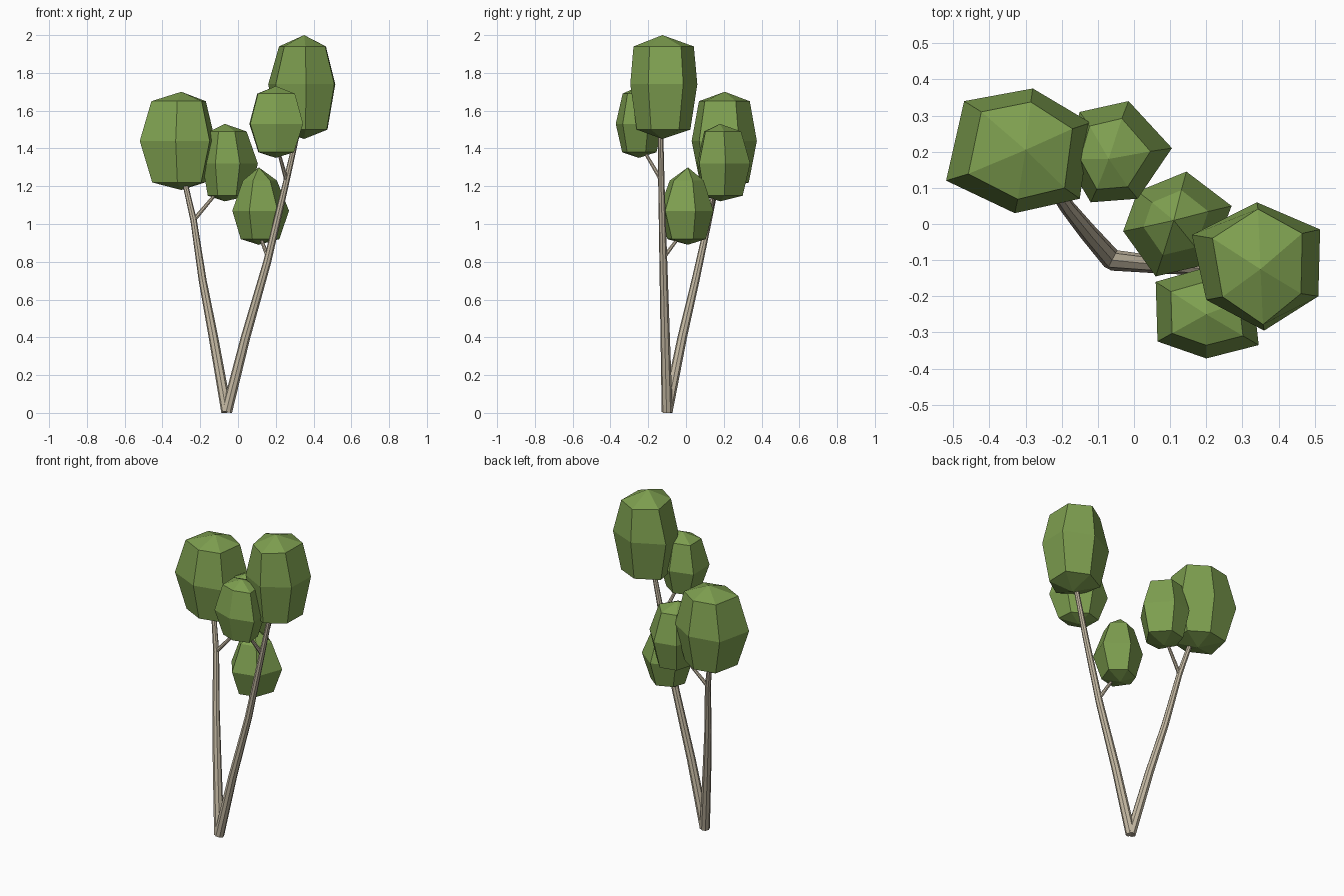
import bpy
import bmesh
from mathutils import Vector

default_cube = bpy.data.objects.get("Cube")
if default_cube:
    bpy.data.objects.remove(default_cube, do_unlink=True)


def make_material(name, colour):
    material = bpy.data.materials.new(name)
    material.use_nodes = True
    material.diffuse_color = colour
    material.node_tree.nodes["Principled BSDF"].inputs["Base Color"].default_value = colour
    return material


leaf_green = make_material("leaf green", (0.21, 0.35, 0.08, 1))
pale_bark = make_material("pale bark", (0.56, 0.49, 0.37, 1))


def foliage(name, outline, pole, levels, high_scale, low_scale):
    """Faceted crown: two poles and three rings that follow one plan outline."""
    bottom, low, middle, high, top = levels
    centre = Vector(pole)
    bm = bmesh.new()

    def ring(z, scale):
        verts = []
        for point in outline:
            offset = Vector(point) - centre
            verts.append(bm.verts.new((centre.x + offset.x * scale[0],
                                       centre.y + offset.y * scale[1], z)))
        return verts

    rings = [ring(low, low_scale), ring(middle, (1, 1)), ring(high, high_scale)]
    base = bm.verts.new((centre.x, centre.y, bottom))
    tip = bm.verts.new((centre.x, centre.y, top))
    count = len(outline)
    for i in range(count):
        j = (i + 1) % count
        bm.faces.new((base, rings[0][j], rings[0][i]))
        bm.faces.new((tip, rings[-1][i], rings[-1][j]))
        for under, over in zip(rings, rings[1:]):
            bm.faces.new((under[i], under[j], over[j], over[i]))
    bmesh.ops.recalc_face_normals(bm, faces=bm.faces)
    mesh = bpy.data.meshes.new(name)
    bm.to_mesh(mesh)
    bm.free()
    mesh.materials.append(leaf_green)
    obj = bpy.data.objects.new(name, mesh)
    bpy.context.collection.objects.link(obj)


def limb(name, path, start_radius, end_radius):
    """Tapering round limb along a path, turned into a mesh."""
    curve = bpy.data.curves.new(name, "CURVE")
    curve.dimensions = "3D"
    curve.bevel_depth = 1
    curve.bevel_resolution = 2
    curve.use_fill_caps = True
    spline = curve.splines.new("POLY")
    spline.points.add(len(path) - 1)
    for i, (point, co) in enumerate(zip(spline.points, path)):
        t = i / (len(path) - 1)
        point.co = (*co, 1)
        point.radius = start_radius + (end_radius - start_radius) * t
    curve.materials.append(pale_bark)
    obj = bpy.data.objects.new(name, curve)
    bpy.context.collection.objects.link(obj)
    bpy.ops.object.select_all(action="DESELECT")
    obj.select_set(True)
    bpy.context.view_layer.objects.active = obj
    bpy.ops.object.convert(target="MESH")
    bpy.ops.object.shade_smooth_by_angle()


# Two leaning trunks from a shared foot
foot = (-0.06, -0.1, 0.006)
limb("right_trunk", [foot, (-0.13, -0.02, 0.4), (-0.187, 0.05, 0.7),
                     (-0.235, 0.12, 1.02), (-0.3, 0.18, 1.3)], 0.029, 0.013)
limb("left_trunk", [foot, (0.04, -0.11, 0.4), (0.155, -0.12, 0.8),
                    (0.25, -0.13, 1.2), (0.33, -0.135, 1.55)], 0.029, 0.013)

# Thin side branches
limb("right_branch", [(-0.235, 0.12, 1.02), (-0.1, 0.16, 1.18)], 0.012, 0.008)
limb("low_branch", [(0.16, -0.12, 0.82), (0.115, -0.03, 0.94)], 0.012, 0.008)
limb("left_branch", [(0.257, -0.13, 1.23), (0.21, -0.23, 1.4)], 0.012, 0.008)

# Faceted leaf crowns
foliage("right_crown",
        [(-0.52, 0.12), (-0.33, 0.03), (-0.15, 0.07),
         (-0.12, 0.28), (-0.28, 0.375), (-0.47, 0.34)],
        (-0.3, 0.205), (1.18, 1.22, 1.44, 1.65, 1.7), (0.72, 0.78), (0.7, 0.75))
foliage("right_small_crown",
        [(0.105, 0.21), (-0.015, 0.34), (-0.15, 0.31),
         (-0.19, 0.18), (-0.12, 0.06), (0.01, 0.07)],
        (-0.07, 0.18), (1.12, 1.15, 1.32, 1.49, 1.53), (0.66, 0.7), (0.75, 0.75))
foliage("low_crown",
        [(0.27, 0.05), (0.145, 0.145), (0.01, 0.09),
         (-0.03, -0.02), (0.06, -0.145), (0.21, -0.11)],
        (0.11, 0.01), (0.89, 0.92, 1.07, 1.23, 1.3), (0.6, 0.62), (0.68, 0.7))
foliage("left_small_crown",
        [(0.06, -0.16), (0.065, -0.325), (0.2, -0.372),
         (0.345, -0.335), (0.33, -0.2), (0.2, -0.12)],
        (0.2, -0.25), (1.35, 1.38, 1.53, 1.69, 1.73), (0.7, 0.7), (0.66, 0.72))
foliage("top_crown",
        [(0.16, -0.03), (0.34, 0.06), (0.515, -0.015),
         (0.51, -0.2), (0.36, -0.295), (0.2, -0.21)],
        (0.35, -0.125), (1.45, 1.5, 1.74, 1.94, 2), (0.7, 0.9), (0.75, 0.8))
